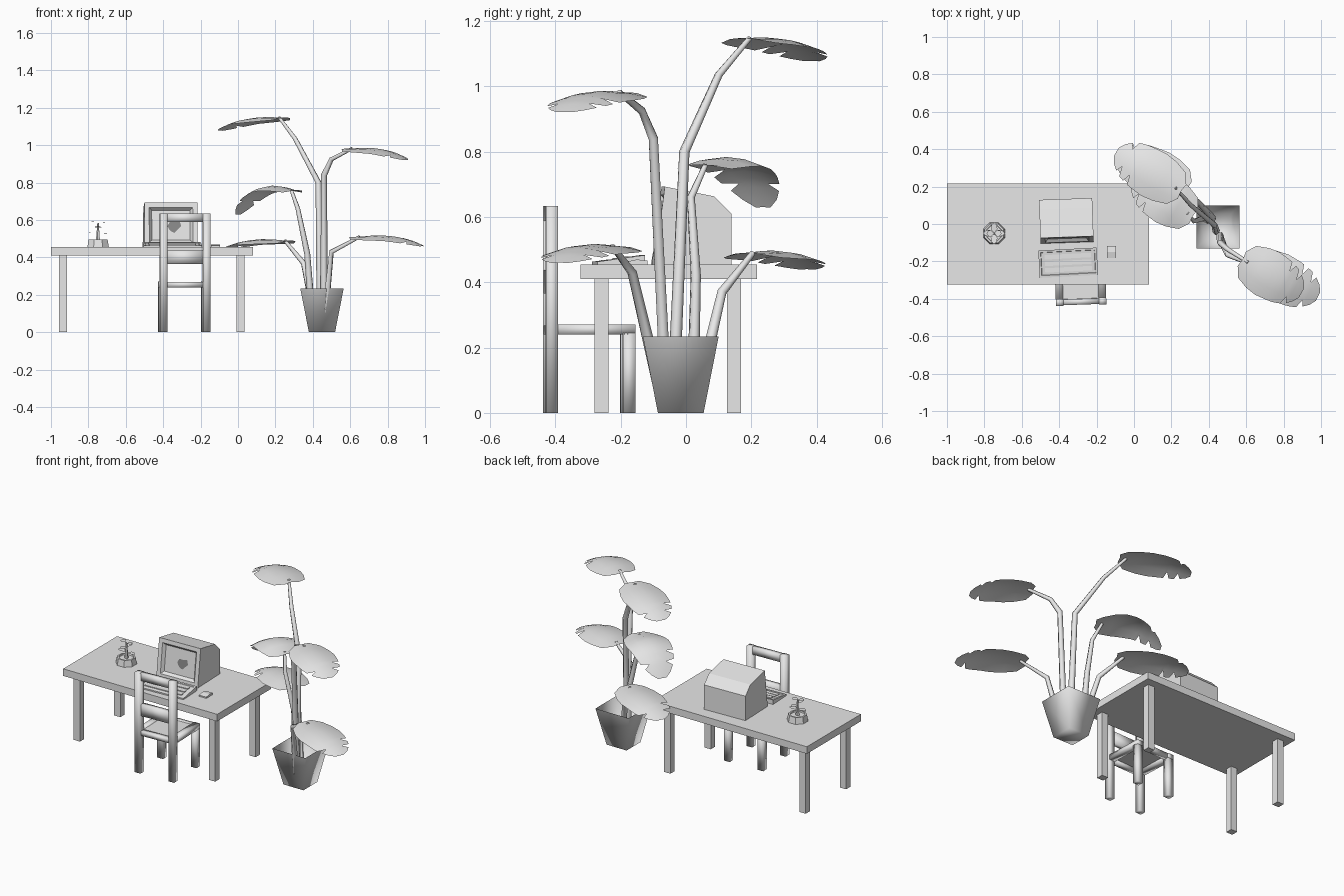
import bpy, bmesh, math
from mathutils import Vector, Matrix

if "Cube" in bpy.data.objects:
    bpy.data.objects.remove(bpy.data.objects["Cube"])


def material(name, v):
    m = bpy.data.materials.new(name)
    m.diffuse_color = (v, v, v, 1)
    m.use_nodes = True
    m.node_tree.nodes["Principled BSDF"].inputs["Base Color"].default_value = m.diffuse_color
    return m


GREY = material("light grey", 0.8)
DARK = material("dark grey", 0.25)


def finish(name, bm, mat=GREY, smooth=False, place=None, fix=True):
    if fix:
        bmesh.ops.recalc_face_normals(bm, faces=bm.faces)
    me = bpy.data.meshes.new(name)
    bm.to_mesh(me)
    bm.free()
    me.materials.append(mat)
    for p in me.polygons:
        p.use_smooth = smooth
    ob = bpy.data.objects.new(name, me)
    bpy.context.collection.objects.link(ob)
    if place:
        ob.matrix_world = place
    return ob


def box(name, x0, x1, y0, y1, z0, z1, smooth=False, place=None):
    bm = bmesh.new()
    bmesh.ops.create_cube(bm, size=1)
    for v in bm.verts:
        v.co = ((x0 + x1) / 2 + v.co.x * (x1 - x0),
                (y0 + y1) / 2 + v.co.y * (y1 - y0),
                (z0 + z1) / 2 + v.co.z * (z1 - z0))
    return finish(name, bm, GREY, smooth, place)


def prism(bm, profile, x0, x1):
    """Extrude a (y, z) profile along x."""
    f = bm.faces.new([bm.verts.new((x0, y, z)) for y, z in profile])
    r = bmesh.ops.extrude_face_region(bm, geom=[f])
    for v in r["geom"]:
        if isinstance(v, bmesh.types.BMVert):
            v.co.x = x1
    bmesh.ops.recalc_face_normals(bm, faces=bm.faces)


def turned(x, y, z, deg):
    return Matrix.Translation((x, y, z)) @ Matrix.Rotation(math.radians(deg), 4, 'Z')


# Table
box("table_top", -1, 0.08, -0.323, 0.217, 0.41, 0.455)
for x in (-0.957, -0.008):
    for y in (-0.28, 0.125):
        box("table_leg", x, x + 0.044, y, y + 0.043, 0, 0.41)

# Chair, facing the table
C = turned(-0.287, -0.297, 0, 2)
for s in (-1, 1):
    x = 0.115 * s
    box("chair_back_post", x - 0.02, x + 0.02, -0.137, -0.1, 0, 0.634, True, C)
    box("chair_front_leg", x - 0.02, x + 0.02, 0.1, 0.137, 0, 0.245, True, C)
    box("chair_side_rail", x - 0.02, x + 0.02, -0.1, 0.137, 0.24, 0.27, True, C)
box("chair_top_rail", -0.1, 0.1, -0.134, -0.103, 0.588, 0.634, True, C)
box("chair_mid_rail", -0.1, 0.1, -0.134, -0.103, 0.365, 0.437, True, C)
for y in (-0.134, 0.103):
    box("chair_cross_rail", -0.1, 0.1, y, y + 0.032, 0.24, 0.268, True, C)
box("chair_seat", -0.1, 0.1, -0.103, 0.105, 0.26, 0.268, False, C)

# Monitor with a recessed screen
M = turned(-0.361, 0, 0.455, 2)
bm = bmesh.new()
prism(bm, [(-0.1, 0), (-0.07, 0.238), (0.082, 0.208), (0.134, 0.155), (0.134, 0)], -0.142, 0.142)
front = min(bm.faces, key=lambda f: f.normal.y)
bmesh.ops.inset_region(bm, faces=[front], thickness=0.036, depth=0)
bmesh.ops.inset_region(bm, faces=[front], thickness=0.02, depth=-0.018)
centre, normal = front.calc_center_median(), front.normal.copy()
finish("monitor", bm, place=M)

# Plain dark patch on the screen
bm = bmesh.new()
bm.faces.new([bm.verts.new((0.037 * r * math.cos(a * math.tau / 8), 0.037 * r * math.sin(a * math.tau / 8), 0))
              for a, r in enumerate((1, 1.1, 0.6, 0.9, 1, 0.9, 1, 0.7))])
basis = normal.to_track_quat('Z', 'Y').to_matrix().to_4x4()
finish("screen_patch", bm, DARK,
       place=M @ Matrix.Translation(centre + normal * 0.002 + Vector((0.018, 0, -0.005))) @ basis, fix=False)

# Keyboard with a sunken key area
K = turned(-0.352, -0.207, 0.455, 3)
bm = bmesh.new()
prism(bm, [(-0.073, 0), (-0.073, 0.008), (0.073, 0.028), (0.073, 0)], -0.156, 0.156)
top = max(bm.faces, key=lambda f: f.normal.z)
bmesh.ops.inset_region(bm, faces=[top], thickness=0.016, depth=0)
bmesh.ops.inset_region(bm, faces=[top], thickness=0.003, depth=-0.004)
finish("keyboard", bm, place=K)
for row, z in ((-0.035, 0.009), (0.0, 0.014), (0.035, 0.019)):
    box("key_row", -0.125, 0.125, row - 0.012, row + 0.012, z, z + 0.005, False, K)

# Mouse
bm = bmesh.new()
prism(bm, [(-0.032, 0), (-0.032, 0.008), (0.0, 0.015), (0.032, 0.011), (0.032, 0)], -0.025, 0.025)
finish("mouse", bm, place=turned(-0.12, -0.15, 0.455, 0))

# Small desk plant in an octagonal pot
P = turned(-0.748, -0.05, 0.455, 22.5)
bm = bmesh.new()
bmesh.ops.create_cone(bm, cap_ends=True, segments=8, radius1=0.062, radius2=0.055, depth=0.04,
                      matrix=Matrix.Translation((0, 0, 0.02)))
cap = max(bm.faces, key=lambda f: f.calc_center_median().z)
bmesh.ops.inset_region(bm, faces=[cap], thickness=0.01, depth=0)
bmesh.ops.inset_region(bm, faces=[cap], thickness=0.002, depth=-0.008)
finish("small_pot", bm, place=P)
bm = bmesh.new()
bmesh.ops.create_cone(bm, cap_ends=True, segments=5, radius1=0.012, radius2=0.004, depth=0.1,
                      matrix=Matrix.Translation((0, 0, 0.08)))
finish("small_stem", bm, place=P)
bm = bmesh.new()
for i, z in enumerate((0.065, 0.07, 0.1, 0.105, 0.125, 0.13)):
    R = Matrix.Rotation((i % 2) * math.pi + (i // 2 % 2) * math.pi / 2, 4, 'Z')
    L = 0.058 if i < 4 else 0.04
    pts = ((0, 0, 0), (0.4 * L, 0.018, 0.006), (0.8 * L, 0.014, 0.007), (L, 0, 0.004),
           (0.8 * L, -0.014, 0.007), (0.4 * L, -0.018, 0.006))
    bm.faces.new([bm.verts.new(R @ Vector(p) + Vector((0, 0, z))) for p in pts])
finish("small_leaves", bm, place=turned(-0.748, -0.05, 0.455, 0), fix=False)

# Large square tapered pot, open on top
bm = bmesh.new()
bmesh.ops.create_cone(bm, cap_ends=True, segments=4, radius1=0.07 * 2 ** 0.5, radius2=0.116 * 2 ** 0.5,
                      depth=0.234, matrix=Matrix.Rotation(math.pi / 4, 4, 'Z'))
bm.faces.ensure_lookup_table()
bmesh.ops.delete(bm, geom=[max(bm.faces, key=lambda f: f.calc_center_median().z)], context='FACES_ONLY')
finish("large_pot", bm, GREY, True, turned(0.449, -0.016, 0.117, 0))


# Large plant: stems and notched drooping leaves
def stem(path):
    cu = bpy.data.curves.new("plant_stem", 'CURVE')
    cu.dimensions = '3D'
    cu.bevel_depth = 1
    cu.bevel_resolution = 1
    cu.use_fill_caps = True
    sp = cu.splines.new('POLY')
    sp.points.add(len(path) - 1)
    for i, (pt, p) in enumerate(zip(sp.points, path)):
        pt.co = (*p, 1)
        pt.radius = 0.02 - 0.011 * i / (len(path) - 1)
    cu.materials.append(GREY)
    ob = bpy.data.objects.new("plant_stem", cu)
    bpy.context.collection.objects.link(ob)
    bpy.ops.object.select_all(action='DESELECT')
    ob.select_set(True)
    bpy.context.view_layer.objects.active = ob
    bpy.ops.object.convert(target='MESH')
    bpy.ops.object.shade_smooth()


# position along the leaf, left half width, right half width
ROWS = [(-0.1, 0.35, 0.35), (0.02, 0.78, 0.78), (0.18, 0.98, 0.98), (0.36, 1.05, 1.05),
        (0.54, 1, 1), (0.62, 0.96, 0.97), (0.66, 0.55, 0.95), (0.7, 0.9, 0.92),
        (0.78, 0.82, 0.84), (0.82, 0.4, 0.45), (0.86, 0.68, 0.7), (0.94, 0.48, 0.5), (1, 0.2, 0.22)]


def leaf(base, tip, rise, drop, width=0.125):
    base, tip = Vector(base), Vector(tip)
    along = Vector((tip.x - base.x, tip.y - base.y, 0))
    side = Vector((-along.y, along.x, 0)).normalized()
    bm = bmesh.new()
    prev = None
    for u, wl, wr in ROWS:
        mid = base + along * u
        up = max(u, 0)
        mid.z += rise * up - drop * up ** 2.5
        row = []
        for w in (wl, wl * 0.5, 0, -wr * 0.5, -wr):
            p = mid + side * (w * width)
            p.z -= 0.025 * w * w
            p -= along * (0.05 * abs(w) * (u < 0.1))
            row.append(bm.verts.new(p))
        if prev:
            for i in range(4):
                bm.faces.new((prev[i], prev[i + 1], row[i + 1], row[i]))
        prev = row
    bmesh.ops.recalc_face_normals(bm, faces=bm.faces)
    if sum(f.normal.z for f in bm.faces) < 0:
        bmesh.ops.reverse_faces(bm, faces=bm.faces)
    finish("plant_leaf", bm, GREY, True, fix=False)


PLANT = [  # stem path, leaf tip, rise, drop
    ([(0.44, -0.04, 0.03), (0.43, -0.005, 0.8), (0.305, 0.1, 1.035), (0.22, 0.195, 1.148)],
     (-0.095, 0.385), 0.02, 0.09),
    ([(0.46, -0.06, 0.03), (0.46, -0.1, 0.84), (0.5, -0.135, 0.925), (0.61, -0.205, 0.982)],
     (0.895, -0.37), 0.03, 0.09),
    ([(0.4, 0.02, 0.03), (0.37, 0.03, 0.42), (0.32, 0.015, 0.66), (0.285, 0.06, 0.76)],
     (0.0, 0.235), 0.12, 0.25),
    ([(0.42, 0.03, 0.03), (0.35, 0.11, 0.37), (0.25, 0.205, 0.49)],
     (-0.085, 0.37), 0.04, 0.09),
    ([(0.46, -0.07, 0.03), (0.5, -0.165, 0.43), (0.65, -0.225, 0.51)],
     (0.985, -0.385), 0.04, 0.09)]
for path, tip, rise, drop in PLANT:
    stem(path)
    leaf(path[-1], (*tip, 0), rise, drop)
